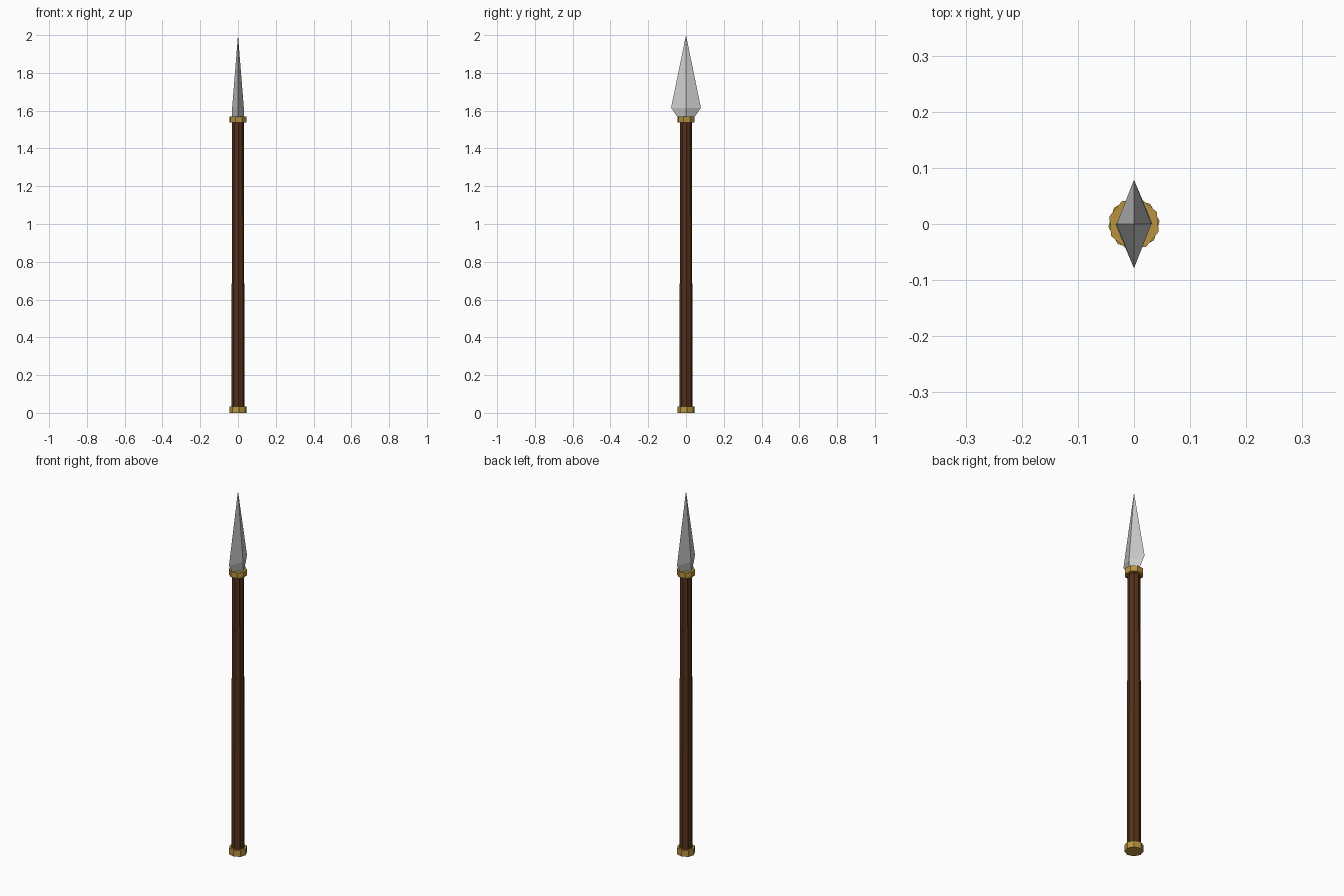
import bpy, bmesh, math
from mathutils import Matrix

if "Cube" in bpy.data.objects:
    bpy.data.objects.remove(bpy.data.objects["Cube"])


def material(name, rgb):
    m = bpy.data.materials.new(name)
    m.diffuse_color = (*rgb, 1)
    m.use_nodes = True
    m.node_tree.nodes["Principled BSDF"].inputs["Base Color"].default_value = m.diffuse_color
    return m


def add_object(name, bm, mat=None):
    bmesh.ops.recalc_face_normals(bm, faces=bm.faces)
    me = bpy.data.meshes.new(name)
    bm.to_mesh(me)
    bm.free()
    if mat:
        me.materials.append(mat)
    ob = bpy.data.objects.new(name, me)
    bpy.context.collection.objects.link(ob)
    return ob


def prism(name, z0, z1, r0, r1, sides, turn, mat):
    bm = bmesh.new()
    place = Matrix.Translation((0, 0, (z0 + z1) / 2)) @ Matrix.Rotation(math.radians(turn), 4, 'Z')
    bmesh.ops.create_cone(bm, cap_ends=True, segments=sides, radius1=r0,
                          radius2=r1, depth=z1 - z0, matrix=place)
    return add_object(name, bm, mat)


wood = material("dark_wood", (0.085, 0.03, 0.01))
brass = material("brass", (0.48, 0.29, 0.05))

# Slightly tapered wooden shaft
prism("shaft", 0.02, 1.56, 0.035, 0.031, 8, 6, wood)

# Octagonal brass collars, turned a little against each other
prism("butt_cap", 0.0, 0.035, 0.046, 0.046, 8, 6, brass)
prism("head_collar", 1.537, 1.568, 0.046, 0.046, 8, 28, brass)

# Diamond-section spear head: (z, half thickness in x, half width in y)
bm = bmesh.new()
rings = []
for z, hx, hy in [(1.55, 0.033, 0.034), (1.615, 0.031, 0.079)]:
    rings.append([bm.verts.new(p) for p in
                  [(hx, 0, z), (0, hy, z), (-hx, 0, z), (0, -hy, z)]])
tip = bm.verts.new((0, 0, 2.0))
low, wide = rings
bm.faces.new(low[::-1])
for i in range(4):
    j = (i + 1) % 4
    bm.faces.new((low[i], low[j], wide[j], wide[i]))
    bm.faces.new((wide[i], wide[j], tip))
add_object("spear_head", bm)
